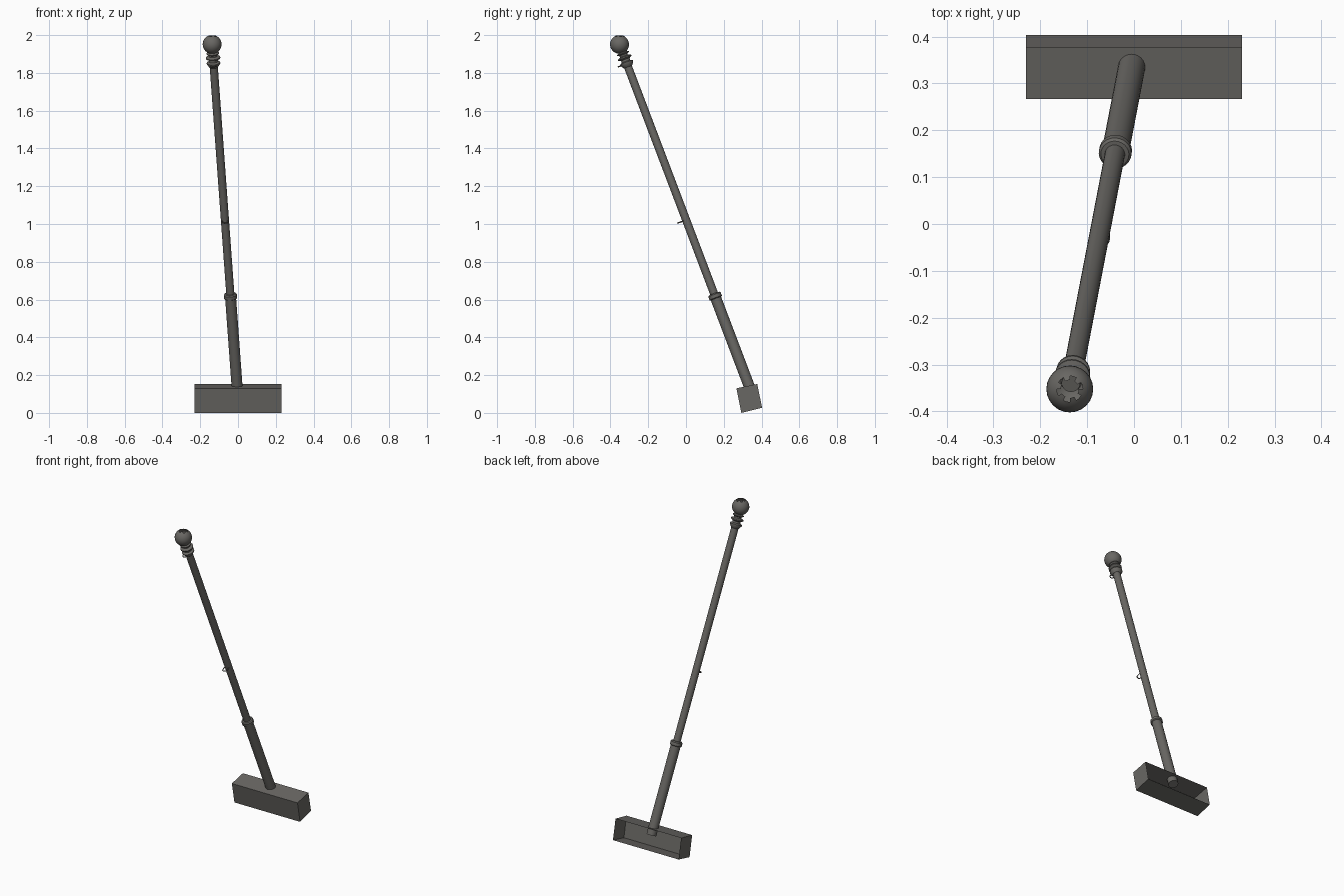
import bpy, bmesh, math
from mathutils import Vector, Matrix

if "Cube" in bpy.data.objects:
    bpy.data.objects.remove(bpy.data.objects["Cube"])

metal = bpy.data.materials.new("dark_grey_metal")
metal.diffuse_color = (0.14, 0.135, 0.125, 1)
metal.use_nodes = True
metal.node_tree.nodes["Principled BSDF"].inputs["Base Color"].default_value = metal.diffuse_color

# Leaning pole axis: base point on the mount to the ball centre
BASE = Vector((-0.005, 0.335, 0.14))
BALL = Vector((-0.137, -0.352, 1.951))
AXIS = (BALL - BASE).normalized()
LENGTH = (BALL - BASE).length
under = Vector((0, -1, 0))
under = (under - AXIS * under.dot(AXIS)).normalized()   # underside of the pole
side = under.cross(AXIS).normalized()
FRAME = Matrix((side, under, AXIS)).transposed().to_4x4()
FRAME.translation = BASE


def finish(name, bm, smooth=True):
    bmesh.ops.recalc_face_normals(bm, faces=bm.faces)
    me = bpy.data.meshes.new(name)
    bm.to_mesh(me)
    bm.free()
    ob = bpy.data.objects.new(name, me)
    bpy.context.collection.objects.link(ob)
    me.materials.append(metal)
    if smooth:
        bpy.ops.object.select_all(action='DESELECT')
        bpy.context.view_layer.objects.active = ob
        ob.select_set(True)
        bpy.ops.object.shade_smooth_by_angle(angle=math.radians(35))
    return ob


def turned(name, profile, n=24):
    """Revolve (radius, distance) points around the pole axis."""
    bm = bmesh.new()
    rings = [[bm.verts.new(FRAME @ Vector((r * math.cos(2 * math.pi * i / n),
                                           r * math.sin(2 * math.pi * i / n), s)))
              for i in range(n)] for r, s in profile]
    for a, b in zip(rings, rings[1:]):
        for i in range(n):
            j = (i + 1) % n
            bm.faces.new((a[i], a[j], b[j], b[i]))
    bm.faces.new(rings[0])
    bm.faces.new(rings[-1])
    return finish(name, bm)


# Wall mount: tilted box with an open back
bm = bmesh.new()
section = [(0.267, 0.130), (0.377, 0.153), (0.403, 0.027), (0.293, 0.0)]
left, right = [[bm.verts.new((x, y, z)) for y, z in section] for x in (-0.23, 0.23)]
bm.faces.new(left)
bm.faces.new(right)
for i, j in ((0, 1), (2, 3), (3, 0)):    # top, floor, front
    bm.faces.new((left[i], left[j], right[j], right[i]))
finish("mount_box", bm, smooth=False)

# Pole sections and collars
turned("lower_pole", [(0.029, -0.04), (0.029, 0.505)])
turned("pole_collar", [(0.029, 0.498), (0.035, 0.502), (0.035, 0.520),
                       (0.030, 0.526), (0.021, 0.527)])
turned("upper_pole", [(0.0215, 0.50), (0.0215, 1.835)])
turned("finial_rings", [(0.022, 1.812), (0.027, 1.818), (0.036, 1.832), (0.036, 1.838),
                        (0.024, 1.844), (0.024, 1.855), (0.038, 1.862), (0.038, 1.868),
                        (0.022, 1.874), (0.022, 1.882), (0.033, 1.888), (0.033, 1.892),
                        (0.020, 1.898), (0.020, LENGTH - 0.035)])

# Ball finial with a jagged opening in its crown
bm = bmesh.new()
bmesh.ops.create_uvsphere(bm, u_segments=24, v_segments=16, radius=0.05)
gone = []
for f in bm.faces:
    c = f.calc_center_median()
    polar = math.degrees(math.acos(c.z / c.length))
    k = int((math.atan2(c.y, c.x) + math.pi) / (2 * math.pi) * 24)
    if polar < (37 if k % 4 < 2 else 25):
        gone.append(f)
bmesh.ops.delete(bm, geom=gone, context='FACES')
bmesh.ops.transform(bm, verts=bm.verts, matrix=Matrix.Translation(BALL))
finish("ball_finial", bm)


# Small wire loops under the pole
def loop(name, dist):
    cu = bpy.data.curves.new(name, 'CURVE')
    cu.dimensions = '3D'
    cu.bevel_depth = 0.003
    cu.bevel_resolution = 1
    cu.use_fill_caps = True
    sp = cu.splines.new('POLY')
    pts = [(0.014 * math.cos(a), 0.035 + 0.014 * math.sin(a))
           for a in (math.pi * i / 8 for i in range(9))]
    pts = [(0.014, 0.012)] + pts + [(-0.014, 0.012)]
    sp.points.add(len(pts) - 1)
    for p, (x, y) in zip(sp.points, pts):
        p.co = (*(FRAME @ Vector((x, y, dist))), 1)
    ob = bpy.data.objects.new(name, cu)
    bpy.context.collection.objects.link(ob)
    cu.materials.append(metal)


loop("middle_loop", 0.945)
loop("top_loop", 1.832)
